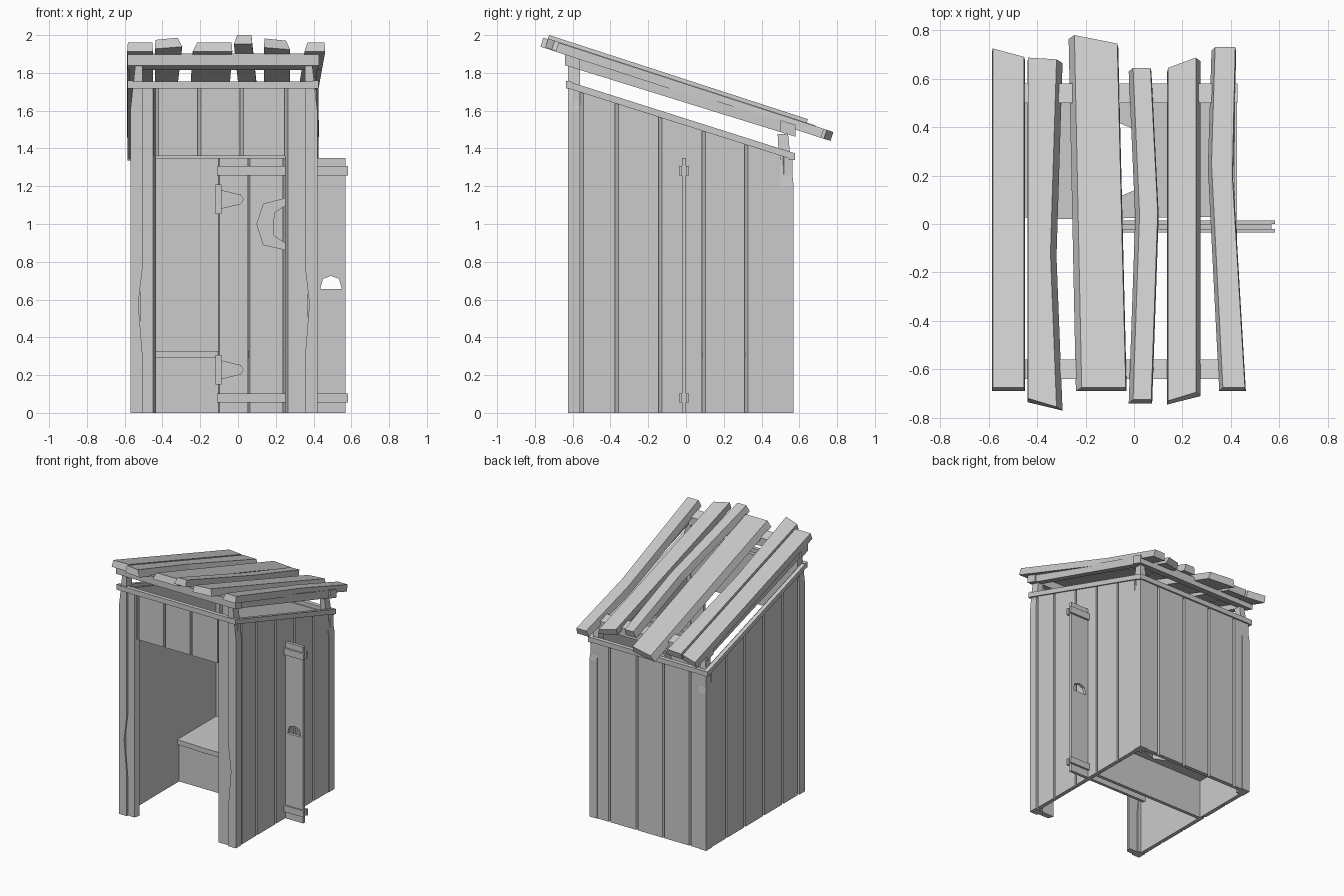
import bpy
import bmesh
import math
from mathutils import Vector

cube = bpy.data.objects.get("Cube")
if cube:
    bpy.data.objects.remove(cube, do_unlink=True)

wood = bpy.data.materials.new("grey_wood")
wood.use_nodes = True
COLOR = (0.6, 0.6, 0.6, 1.0)
wood.diffuse_color = COLOR
wood.node_tree.nodes["Principled BSDF"].inputs["Base Color"].default_value = COLOR


def solid(name, loop_a, loop_b):
    """Closed body between two matching loops of points."""
    bm = bmesh.new()
    a = [bm.verts.new(p) for p in loop_a]
    b = [bm.verts.new(p) for p in loop_b]
    bm.faces.new(a[::-1])
    bm.faces.new(b)
    n = len(a)
    for i in range(n):
        j = (i + 1) % n
        bm.faces.new((a[i], a[j], b[j], b[i]))
    bmesh.ops.recalc_face_normals(bm, faces=bm.faces)
    mesh = bpy.data.meshes.new(name)
    bm.to_mesh(mesh)
    bm.free()
    mesh.materials.append(wood)
    obj = bpy.data.objects.new(name, mesh)
    bpy.context.collection.objects.link(obj)
    return obj


MAPS = {
    "xz": lambda u, v, d: (u, d, v),
    "yz": lambda u, v, d: (d, u, v),
    "xy": lambda u, v, d: (u, v, d),
}


def prism(name, plane, pts, d0, d1, pts_end=None):
    to3d = MAPS[plane]
    return solid(name, [to3d(u, v, d0) for u, v in pts],
                 [to3d(u, v, d1) for u, v in (pts_end or pts)])


def box(name, x0, x1, y0, y1, z0, z1):
    return prism(name, "xy", [(x0, y0), (x1, y0), (x1, y1), (x0, y1)], z0, z1)


def board(name, plane, a, b, bottom, top, inner, outer, bevel=0.018):
    """Upright board with one chamfered outer edge; top is a height function."""
    def outline(start):
        return [(start, bottom), (b, bottom), (b, top(b)), (start, top(start))]
    return prism(name, plane, outline(a), inner, outer, outline(a + bevel))


def cut(objs, cutter):
    """Subtract the cutter from each object, then discard it."""
    cutter.hide_render = True
    for obj in objs:
        mod = obj.modifiers.new("cut", 'BOOLEAN')
        mod.operation = 'DIFFERENCE'
        mod.solver = 'EXACT'
        mod.object = cutter
        deps = bpy.context.evaluated_depsgraph_get()
        result = bpy.data.meshes.new_from_object(obj.evaluated_get(deps))
        obj.modifiers.clear()
        obj.data = result
    bpy.data.objects.remove(cutter, do_unlink=True)


def rail_z(y):
    return 1.72 - 0.317 * (y + 0.63)


def beam_z(y):
    return 1.84 - 0.31 * (y + 0.64)


def sloped(name, x0, x1, y0, y1, height, thick):
    prism(name, "yz", [(y0, height(y0)), (y1, height(y1)),
                       (y1, height(y1) + thick), (y0, height(y0) + thick)], x0, x1)


LEFT, RIGHT, FRONT, BACK = -0.57, 0.42, -0.625, 0.57

# Side walls of upright boards
side_edges = [-0.56, -0.375, -0.145, 0.085, 0.31, 0.5, 0.565]
for a, b in zip(side_edges, side_edges[1:]):
    board("right_wall_board", "yz", a, b, 0, lambda y: rail_z(y) + 0.015, RIGHT - 0.035, RIGHT - 0.005)
    board("left_wall_board", "yz", a, b, 0, lambda y: rail_z(y) + 0.015, LEFT + 0.035, LEFT + 0.005)

# Back wall and the short boards over the doorway
wall_edges = [-0.565, -0.44, -0.215, 0.01, 0.245, 0.415]
for a, b in zip(wall_edges, wall_edges[1:]):
    board("back_wall_board", "xz", a, b, 0, lambda x: rail_z(BACK) + 0.01, BACK - 0.035, BACK - 0.005)
    board("header_board", "xz", a, b, 1.36, lambda x: 1.73, -0.565, -0.595)

# Front boards beside the doorway
prism("front_left_board", "xz", [(-0.52, 0), (-0.435, 0), (-0.435, 1.73), (-0.52, 1.73)], -0.57, -0.612,
      [(-0.52, 0), (-0.45, 0), (-0.45, 1.73), (-0.52, 1.73)])
prism("front_right_board", "xz", [(0.25, 0), (0.37, 0), (0.37, 1.73), (0.25, 1.73)], -0.57, -0.612,
      [(0.265, 0), (0.37, 0), (0.37, 1.73), (0.265, 1.73)])

# Corner posts, the front ones with a chipped inner edge
for side, x0, x1 in (("left", LEFT, -0.505), ("right", RIGHT, 0.355)):
    top = beam_z(FRONT)
    prism(side + "_front_post", "xz",
          [(x0, 0), (x1, 0), (x1, 0.3), (x1 + (x0 - x1) * 0.35, 0.58), (x1, 0.77),
           (x1, top), (x0 + (x1 - x0) * 0.4, top), (x0, 1.6)], FRONT, -0.56)
    inset = 0.4 * (x1 - x0)
    top = beam_z(0.53)
    prism(side + "_back_post", "xy",
          [(x0, 0.5), (x1, 0.5), (x1, BACK), (x0, BACK)], 0, 1.2)
    solid(side + "_back_post_top",
          [(x0, 0.5, 1.2), (x1, 0.5, 1.2), (x1, BACK, 1.2), (x0, BACK, 1.2)],
          [(x0 + inset, 0.485, top), (x1, 0.485, top), (x1, 0.54, top), (x0 + inset, 0.54, top)])

# Lower rail frame around the wall tops
box("front_lower_rail", -0.585, 0.425, -0.635, -0.605, 1.717, 1.755)
box("back_lower_rail", -0.585, 0.425, 0.545, 0.577, 1.34, 1.377)
for x0, x1 in ((-0.585, -0.555), (0.395, 0.425)):
    sloped("side_lower_rail", x0, x1, -0.635, 0.577, rail_z, 0.037)

# Upper beams carrying the roof
for y0, y1, name in ((-0.64, -0.56, "front_beam"), (0.5, 0.58, "back_beam")):
    sloped(name, -0.585, 0.428, y0, y1, beam_z, 0.063)
for x0, x1 in ((-0.575, -0.53), (0.37, 0.418)):
    sloped("side_beam", x0, x1, -0.62, 0.57, beam_z, 0.06)

# Crooked roof planks: left edge, right edge, lift, left and right chamfer
planks = [
    ([(-0.587, 0.725), (-0.587, -0.675)], [(-0.45, 0.69), (-0.45, -0.675)], 0, 0.004, 0.004),
    ([(-0.44, 0.687), (-0.44, -0.72)], [(-0.295, 0.68), (-0.32, -0.12), (-0.295, -0.755)], 0, 0.003, 0.025),
    ([(-0.27, 0.78), (-0.24, -0.675)], [(-0.065, 0.745), (-0.03, -0.675)], 0, 0.024, 0.004),
    ([(-0.022, 0.645), (0.005, 0.04), (-0.022, -0.725)],
     [(0.072, 0.645), (0.102, 0.05), (0.075, -0.725)], 0.024, 0.018, 0.004),
    ([(0.137, 0.645), (0.137, -0.73)], [(0.275, 0.687), (0.275, -0.695)], 0.004, 0.004, 0.02),
    ([(0.32, 0.73), (0.305, 0.25), (0.352, -0.675)],
     [(0.422, 0.73), (0.41, 0.2), (0.462, -0.675)], 0, 0.015, 0.004),
]
thickness = Vector((0, 0.31, 0.95)) * 0.05
for left, right, lift, cl, cr in planks:
    def on_roof(x, y):
        return Vector((x, y, 1.965 - 0.325 * (y + 0.69) + lift))
    under = [on_roof(x, y) - thickness for x, y in left + right[::-1]]
    upper = [on_roof(x + cl, y) for x, y in left] + [on_roof(x - cr, y) for x, y in right[::-1]]
    solid("roof_plank", under, upper)

# Door of upright boards, with a moon window and a hand slot
door_edges = [-0.105, 0.055, 0.24, 0.41, 0.57]
door = [board("door_board", "xz", a, b - 0.002, 0, lambda x: 1.35, 0.0, -0.022, 0.008)
        for a, b in zip(door_edges, door_edges[1:])]
moon = [(0.27, 1.14), (0.135, 1.105), (0.1, 1.0), (0.135, 0.89), (0.27, 0.86), (0.33, 0.9),
        (0.245, 0.9), (0.187, 0.94), (0.19, 1.06), (0.25, 1.1), (0.33, 1.1)]
cut(door[1:3], prism("moon_cutter", "xz", moon, -0.1, 0.1))
slot = [(0.435, 0.655), (0.55, 0.655), (0.535, 0.71), (0.492, 0.725), (0.45, 0.71)]
cut(door[3:], prism("slot_cutter", "xz", slot, -0.1, 0.1))
for z0, z1 in ((0.055, 0.103), (1.257, 1.308)):
    box("door_front_rail", -0.11, 0.582, -0.036, -0.02, z0, z1)
    box("door_back_rail", -0.11, 0.582, -0.001, 0.015, z0, z1)

# Strap hinges
for z in (0.228, 1.13):
    box("hinge_plate", -0.12, -0.088, -0.038, -0.02, z - 0.078, z + 0.078)
    strap = [(-0.09, z - 0.05), (0.015, z - 0.025), (0.03, z), (0.015, z + 0.025), (-0.09, z + 0.05)]
    prism("hinge_strap", "xz", strap, -0.02, -0.03)

# Bench with a round opening, and its front panel
seat = prism("seat", "xy", [(-0.54, 0.03), (-0.3, 0.02), (0.39, 0.03), (0.39, 0.54), (-0.54, 0.54)], 0.29, 0.328)
ring = [(-0.08 + 0.16 * math.cos(i * math.pi / 4), 0.265 + 0.16 * math.sin(i * math.pi / 4)) for i in range(8)]
cut([seat], prism("seat_hole_cutter", "xy", ring, 0.2, 0.4))
box("seat_front_panel", -0.54, 0.39, 0.05, 0.075, 0, 0.29)
